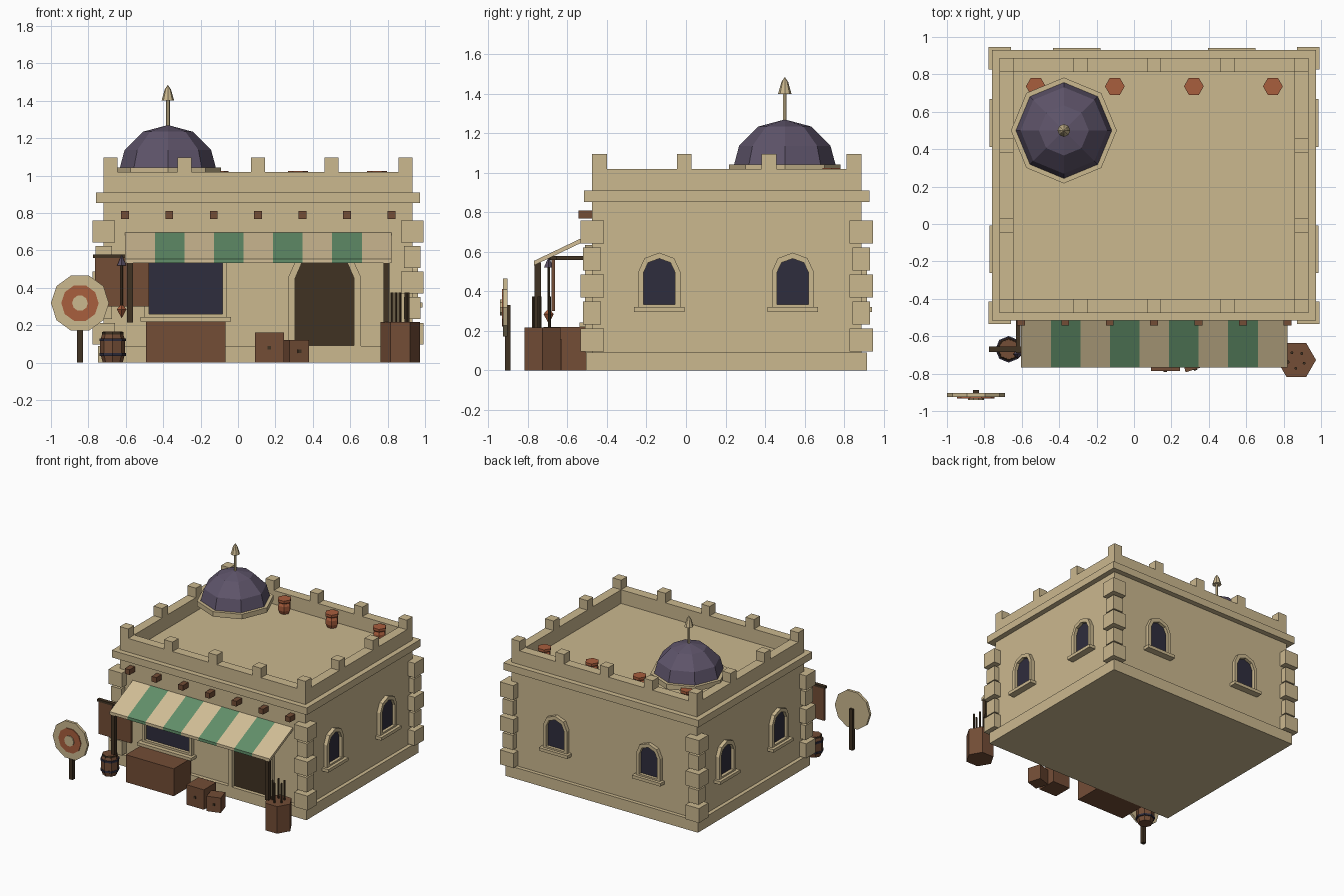
import bpy, bmesh, math
from mathutils import Matrix

if "Cube" in bpy.data.objects:
    bpy.data.objects.remove(bpy.data.objects["Cube"])


def colour(name, r, g, b):
    m = bpy.data.materials.new(name)
    lin = [((c / 255 + 0.055) / 1.055) ** 2.4 for c in (r, g, b)]
    m.diffuse_color = (*lin, 1)
    m.use_nodes = True
    m.node_tree.nodes["Principled BSDF"].inputs["Base Color"].default_value = m.diffuse_color
    return m


SAND = colour("sandstone", 203, 184, 143)
CREAM = colour("awning cream", 210, 190, 150)
GREEN = colour("awning green", 98, 143, 106)
PURPLE = colour("dome purple", 94, 84, 106)
GLASS = colour("window dark blue", 47, 45, 61)
WOOD = colour("brown wood", 115, 77, 54)
DARK = colour("dark wood", 64, 50, 34)
CLAY = colour("terracotta", 169, 94, 61)


def finish(name, bm, mats, loc=(0, 0, 0), rot=(0, 0, 0)):
    bmesh.ops.recalc_face_normals(bm, faces=bm.faces)
    me = bpy.data.meshes.new(name)
    bm.to_mesh(me)
    bm.free()
    for m in mats:
        me.materials.append(m)
    ob = bpy.data.objects.new(name, me)
    ob.location, ob.rotation_euler = loc, rot
    bpy.context.collection.objects.link(ob)
    return ob


def boxes(name, mat, items, loc=(0, 0, 0), rz=0):
    """Each item is (x0, x1, y0, y1, z0, z1)."""
    bm = bmesh.new()
    for x0, x1, y0, y1, z0, z1 in items:
        mid = Matrix.Translation(((x0 + x1) / 2, (y0 + y1) / 2, (z0 + z1) / 2))
        size = Matrix.Diagonal((x1 - x0, y1 - y0, z1 - z0, 1))
        bmesh.ops.create_cube(bm, size=1, matrix=mid @ size)
    return finish(name, bm, [mat], loc, (0, 0, rz))


def lathe(name, mat, profile, n, loc, rot=(0, 0, 0)):
    """Turn (radius, z) points around z with n flat sides."""
    bm = bmesh.new()
    rings = []
    for r, z in profile:
        rr = max(r, 1e-5)
        rings.append([bm.verts.new((rr * math.cos(2 * math.pi * i / n),
                                    rr * math.sin(2 * math.pi * i / n), z)) for i in range(n)])
    for a, b in zip(rings, rings[1:]):
        for i in range(n):
            j = (i + 1) % n
            bm.faces.new((a[i], a[j], b[j], b[i]))
    for ring, p in ((rings[0], profile[0]), (rings[-1], profile[-1])):
        if p[0] > 0:
            bm.faces.new(ring)
    bmesh.ops.remove_doubles(bm, verts=bm.verts, dist=1e-4)
    return finish(name, bm, [mat], loc, rot)


def arch(half, z0, spring, rise, steps=4):
    pts = [(-half, z0)]
    for i in range(steps + 1):
        a = math.pi * (1 - i / steps)
        pts.append((half * math.cos(a), spring + rise * math.sin(a)))
    return pts + [(half, z0)]


def framed_opening(name, outer, inner, depth, fill, loc, rz=0):
    """Raised surround plus a thin dark plate; local front is -y."""
    bm = bmesh.new()
    n = len(outer)
    loops = [[bm.verts.new((u, y, z)) for u, z in pts]
             for pts, y in ((outer, 0.01), (outer, -depth), (inner, -depth), (inner, 0.01))]
    for k in range(4):
        a, b = loops[k], loops[(k + 1) % 4]
        for i in range(n):
            j = (i + 1) % n
            bm.faces.new((a[i], a[j], b[j], b[i]))
    finish(name + "_surround", bm, [SAND], loc, (0, 0, rz))
    bm = bmesh.new()
    bm.faces.new([bm.verts.new((u, -0.006, z)) for u, z in inner])
    finish(name + "_panel", bm, [fill], loc, (0, 0, rz))


# Building shell: everything is measured out from its centre
CX, CY, HX, HY = 0.107, 0.206, 0.825, 0.681


def slab(grow, z0, z1):
    return (CX - HX - grow, CX + HX + grow, CY - HY - grow, CY + HY + grow, z0, z1)


boxes("walls", SAND, [slab(0, 0.05, 0.88)])
boxes("plinth", SAND, [slab(0.03, 0, 0.09)])
boxes("cornice", SAND, [slab(0.042, 0.853, 0.91)])
x0, x1, y0, y1, T = CX - HX, CX + HX, CY - HY, CY + HY, 0.075
boxes("parapet", SAND, [(x0, x1, y0, y0 + T, 0.9, 1.02), (x0, x1, y1 - T, y1, 0.9, 1.02),
                        (x0, x0 + T, y0 + T, y1 - T, 0.9, 1.02),
                        (x1 - T, x1, y0 + T, y1 - T, 0.9, 1.02)])

# Merlons: five along x, four along y
items = []
for i in range(5):
    for j in range(4):
        if i in (0, 4) or j in (0, 3):
            mx, my = x0 + (x1 - x0 - T) * i / 4, y0 + (y1 - y0 - T) * j / 3
            items.append((mx, mx + T, my, my + T, 1.02, 1.096))
boxes("merlons", SAND, items)

# Corner stones, alternating large and small
items = []
for px in (x0, x1):
    for py in (y0, y1):
        for k in range(5):
            h, z = (0.06, 0.045)[k % 2], 0.155 + 0.1365 * k
            items.append((px - h, px + h, py - h, py + h, z - 0.058, z + 0.058))
boxes("corner_stones", SAND, items)

# Dome with ring and finial
D = (-0.375, 0.5, 0)
lathe("dome", PURPLE, [(0.267 * math.cos(a), 1.003 + 0.267 * math.sin(a))
                       for a in (math.radians(30 * k) for k in range(4))], 8, D)
lathe("dome_ring", SAND, [(0.283, 1.003), (0.283, 1.043)], 8, D)
lathe("finial_rod", SAND, [(0.011, 1.25), (0.011, 1.41)], 6, D)
lathe("finial_tip", SAND, [(0.034, 1.4), (0.017, 1.46), (0, 1.485)], 8, D)

# Roof pots
for i in range(4):
    lathe("roof_pot", CLAY, [(0.035, 0.908), (0.05, 0.94), (0.05, 0.975), (0.04, 0.995),
                             (0.053, 1.005), (0.053, 1.025)], 6, (-0.525 + 0.4225 * i, 0.736, 0))

# Arched windows on the right, left and back walls
spots = [(x1, y, math.pi / 2) for y in (-0.135, 0.54)]
spots += [(x0, y, -math.pi / 2) for y in (-0.135, 0.54)]
spots += [(x, y1, math.pi) for x in (-0.305, 0.523)]
for px, py, rz in spots:
    framed_opening("window", arch(0.106, 0.31, 0.5, 0.096), arch(0.08, 0.333, 0.495, 0.071),
                   0.03, GLASS, (px, py, 0), rz)
    boxes("window_sill", SAND, [(-0.127, 0.127, -0.054, 0.01, 0.295, 0.32)], (px, py, 0), rz)

# Front door and shop window
framed_opening("door", arch(0.195, 0.09, 0.455, 0.18), arch(0.158, 0.092, 0.45, 0.15),
               0.035, DARK, (0.463, y0, 0))


def rect(h, a, b):
    return [(-h, a), (-h, b), (h, b), (h, a)]


framed_opening("shop_window", rect(0.222, 0.235, 0.625), rect(0.197, 0.26, 0.6),
               0.03, GLASS, (-0.28, y0, 0))
boxes("shop_sill", SAND, [(-0.52, -0.038, -0.54, y0, 0.22, 0.243)])
boxes("counter", WOOD, [(-0.493, -0.067, -0.72, -0.5, 0, 0.22)])

# Roof beam ends
boxes("beam_ends", WOOD, [(x - 0.021, x + 0.021, -0.543, y0, 0.768, 0.81)
                          for x in (-0.605 + 0.2375 * i for i in range(7))])

# Striped awning and its posts
bm = bmesh.new()
section = ((-0.768, 0.555), (-0.475, 0.695), (-0.475, 0.672), (-0.768, 0.532))
cols = [[bm.verts.new((-0.603 + 1.423 * i / 9, y, z)) for y, z in section] for i in range(10)]
for i in range(9):
    for k in range(4):
        f = bm.faces.new((cols[i][k], cols[i][(k + 1) % 4], cols[i + 1][(k + 1) % 4], cols[i + 1][k]))
        f.material_index = i % 2
bm.faces.new(cols[0])
bm.faces.new(cols[9])
finish("awning", bm, [CREAM, GREEN])
boxes("awning_posts", DARK, [(x - 0.016, x + 0.016, -0.767, -0.735, 0.215, 0.545)
                             for x in (-0.578, 0.793)])

# Hanging sign with bracket and emblem
boxes("sign_bracket", DARK, [(-0.632, -0.608, -0.69, y0, 0.56, 0.578),
                             (-0.775, -0.465, -0.685, -0.655, 0.56, 0.578)])
boxes("sign_board", WOOD, [(-0.765, -0.475, -0.68, -0.662, 0.3, 0.565)])
E = (-0.622, -0.695, 0)
lathe("emblem_shaft", DARK, [(0.007, 0.3), (0.007, 0.53)], 6, E)
lathe("emblem_tip", PURPLE, [(0.024, 0.52), (0, 0.577)], 4, E)
lathe("emblem_drop", CLAY, [(0, 0.237), (0.026, 0.285), (0, 0.315)], 4, E)

# Barrel with hoops
B = (-0.67, -0.67, 0)
lathe("barrel", WOOD, [(0.053, 0), (0.067, 0.05), (0.067, 0.115), (0.053, 0.165)], 8, B)
for z in (0.035, 0.115):
    lathe("barrel_hoop", GLASS, [(0.071, z), (0.071, z + 0.015)], 8, B)
lathe("barrel_rim", DARK, [(0.058, 0.15), (0.058, 0.163)], 8, B)

# Crates with small latches
for name, loc, s, h, rz in (("large_crate", (0.168, -0.707, 0), 0.078, 0.16, 0),
                            ("small_crate", (0.312, -0.725, 0), 0.054, 0.12, 0.3)):
    boxes(name, WOOD, [(-s, s, -s, s, 0, h)], loc, rz)
    boxes(name + "_latch", DARK, [(-0.009, 0.009, -s - 0.006, -s + 0.01, h / 2 - 0.009, h / 2 + 0.009)],
          loc, rz)

# Hexagonal rack with spears
R = (0.868, -0.727)
lathe("spear_rack", WOOD, [(0.105, 0), (0.105, 0.218)], 6, (*R, 0))
for k in range(5):
    a = math.radians(72 * k + 50)
    lathe("spear", DARK, [(0.008, 0.2), (0.008, 0.375)], 6,
          (R[0] + 0.045 * math.cos(a), R[1] + 0.045 * math.sin(a), 0))

# Practice target on a post
for name, mat, r, a, b in (("target_disc", SAND, 0.155, 0, 0.022),
                           ("target_ring", CLAY, 0.1, 0.02, 0.029),
                           ("target_centre", SAND, 0.042, 0.025, 0.037)):
    lathe(name, mat, [(r, a), (r, b)], 10, (-0.845, -0.903, 0.318), (math.pi / 2, 0, 0))
boxes("target_post", DARK, [(-0.86, -0.83, -0.915, -0.887, 0, 0.33)])
